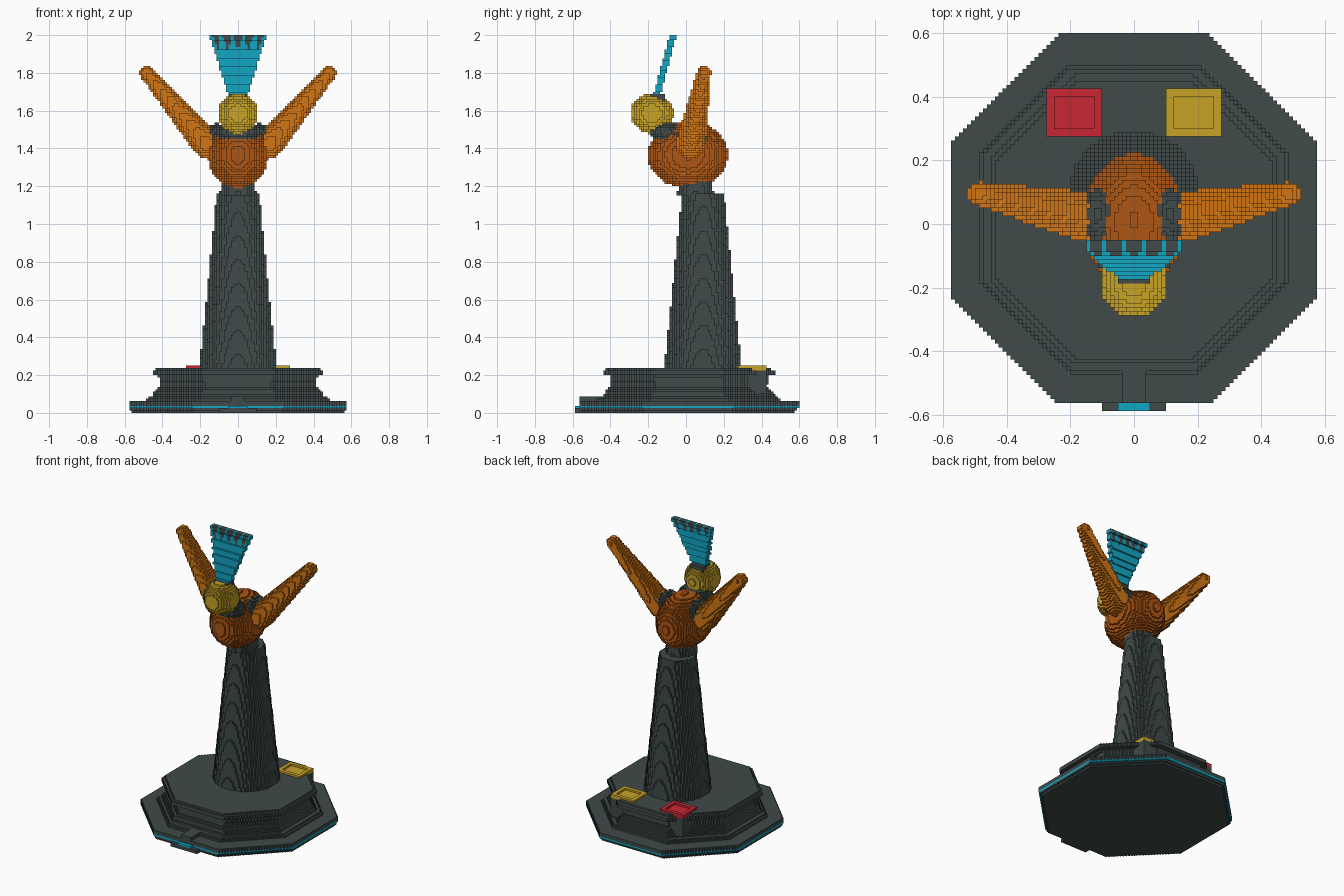
import bpy
import bmesh
import math
from mathutils import Vector

cube = bpy.data.objects.get("Cube")
if cube:
    bpy.data.objects.remove(cube, do_unlink=True)

V = 0.0125  # block size
cells = {}  # block index -> part name
part_colour = {}


def material(name, rgb):
    m = bpy.data.materials.new(name)
    m.use_nodes = True
    m.diffuse_color = (*rgb, 1)
    m.node_tree.nodes["Principled BSDF"].inputs["Base Color"].default_value = (*rgb, 1)
    return m


slate = material("slate grey", (0.050, 0.070, 0.067))
rust = material("rust orange", (0.42, 0.092, 0.006))
amber = material("amber orange", (0.64, 0.18, 0.007))
gold = material("gold yellow", (0.58, 0.37, 0.02))
red = material("signal red", (0.58, 0.02, 0.034))
cyan = material("bright cyan", (0.006, 0.38, 0.55))


def part(name, colour, lo, hi, inside=lambda p: True):
    """Fill every block inside the box lo-hi whose centre passes the test."""
    part_colour[name] = colour
    a = [round(c / V) for c in lo]
    b = [round(c / V) for c in hi]
    for i in range(a[0], b[0]):
        for j in range(a[1], b[1]):
            for k in range(a[2], b[2]):
                if inside(Vector((i + 0.5, j + 0.5, k + 0.5)) * V):
                    cells[i, j, k] = name


def ellipsoid(name, colour, centre, radii):
    c, r = Vector(centre), Vector(radii)
    pad = Vector((V, V, V))
    part(name, colour, c - r - pad, c + r + pad,
         lambda p: sum(((p[n] - c[n]) / r[n]) ** 2 for n in range(3)) < 1)


def octagon(name, colour, z0, z1, h0, h1):
    """Octagonal slab whose half width runs from h0 to h1."""
    def inside(p):
        h = h0 + (h1 - h0) * (p.z - z0) / (z1 - z0)
        x, y = abs(p.x), abs(p.y - 0.015)
        return max(x, y) < h and x + y < h * math.sqrt(2)
    part(name, colour, (-0.65, -0.65, z0), (0.65, 0.65, z1), inside)


def cone(name, colour, start, end, r0, r1, capped=True):
    """Tapered rod, with round ends unless capped is off."""
    a, b = Vector(start), Vector(end)
    d = b - a

    def inside(p):
        t = (p - a).dot(d) / d.length_squared
        if not capped and not 0 <= t <= 1:
            return False
        t = min(max(t, 0), 1)
        return (p - a - d * t).length < r0 + (r1 - r0) * t
    m = Vector((1, 1, 1)) * (max(r0, r1) + V)
    part(name, colour, [min(u, v) - w for u, v, w in zip(a, b, m)],
         [max(u, v) + w for u, v, w in zip(a, b, m)], inside)


# Stepped octagonal base with a thin bright band
octagon("base_foot", slate, 0, 0.025, 0.556, 0.578)
octagon("base_band", cyan, 0.025, 0.0375, 0.58, 0.58)
octagon("base_plate", slate, 0.0375, 0.0625, 0.58, 0.58)
octagon("base_skirt", slate, 0.0625, 0.0875, 0.49, 0.475)
octagon("base_cove", slate, 0.0875, 0.1375, 0.46, 0.42)
octagon("base_wall", slate, 0.1375, 0.2, 0.415, 0.42)
octagon("base_rim", slate, 0.2, 0.225, 0.455, 0.455)
octagon("base_top", slate, 0.225, 0.2375, 0.435, 0.435)

# Front tab and rib
part("front_tab", slate, (-0.1, -0.5875, 0), (0.1, -0.55, 0.025))
part("tab_strip", cyan, (-0.05, -0.5875, 0.025), (0.05, -0.5625, 0.0375))
part("front_rib", slate, (-0.0375, -0.5625, 0.0625), (0.0375, -0.45, 0.0875))

# Two trays on brackets at the back
for side, label, colour in ((-1, "right", red), (1, "left", gold)):
    x0, x1 = sorted((side * 0.1, side * 0.275))
    part(label + "_bracket", slate, (x0, 0.275, 0.1), (x1, 0.425, 0.2375))

    def frame(p):
        rim = abs(p.x - side * 0.1875) > 0.0625 or abs(p.y - 0.35) > 0.05
        return rim or p.z < 0.2375
    part(label + "_tray", colour, (x0, 0.275, 0.225), (x1, 0.425, 0.25), frame)

# Tapered column and neck
cone("column", slate, (0, 0.09, 0.225), (0, 0.09, 1.1625), 0.205, 0.112, False)
cone("column_neck", slate, (0, 0.05, 1.15), (0, 0.05, 1.25), 0.095, 0.09, False)

# Body with dark collar and shoulders
ellipsoid("body", rust, (0, 0.01, 1.367), (0.158, 0.212, 0.178))
ellipsoid("collar", slate, (0, -0.11, 1.49), (0.115, 0.085, 0.06))
for side, label in ((-1, "right"), (1, "left")):
    ellipsoid(label + "_shoulder", slate, (side * 0.115, 0.03, 1.46), (0.05, 0.08, 0.075))
    # Raised arms
    cone(label + "_arm", amber, (side * 0.165, 0.025, 1.425),
         (side * 0.485, 0.095, 1.8), 0.078, 0.037)

# Head
ellipsoid("head", gold, (0, -0.18, 1.585), (0.106, 0.114, 0.106))


# Crest: a leaning fan with dark notches between bright ribs
def crest_width(z):
    return 0.052 + 0.098 * (z - 1.68) / 0.32


def crest(p):
    lean = -0.155 + (p.z - 1.68) * 0.27
    return abs(p.x) < crest_width(p.z) and abs(p.y - lean) < 0.018


def notch(p):
    u = p.x / crest_width(p.z)
    depth = (p.z - 1.91) / 0.09
    saw = abs((u * 2.5 + 0.5) % 1 - 0.5)
    return crest(p) and abs(u) < 0.9 and saw < 0.42 * depth


box = ((-0.1625, -0.2, 1.6875), (0.1625, -0.025, 2.0))
part("crest_root", slate, (-0.05, -0.1875, 1.65), (0.05, -0.1125, 1.6875))
part("crest_fan", cyan, *box, crest)
part("crest_notches", slate, *box, notch)

# Turn the blocks of each part into a mesh of its exposed sides
SIDES = []
for axis in range(3):
    for step in (0, 1):
        corners = []
        for s, t in ((0, 0), (1, 0), (1, 1), (0, 1)):
            c = [0, 0, 0]
            c[axis], c[(axis + 1) % 3], c[(axis + 2) % 3] = step, s, t
            corners.append(c)
        normal = [0, 0, 0]
        normal[axis] = 2 * step - 1
        SIDES.append((normal, corners if step else corners[::-1]))

meshes = {name: ({}, []) for name in part_colour}
for (i, j, k), name in cells.items():
    verts, faces = meshes[name]
    for n, corners in SIDES:
        if (i + n[0], j + n[1], k + n[2]) not in cells:
            faces.append([verts.setdefault((i + c[0], j + c[1], k + c[2]), len(verts))
                          for c in corners])

for name, (verts, faces) in meshes.items():
    if faces:
        mesh = bpy.data.meshes.new(name)
        mesh.from_pydata([Vector(v) * V for v in verts], [], faces)
        mesh.materials.append(part_colour[name])
        bpy.context.collection.objects.link(bpy.data.objects.new(name, mesh))
